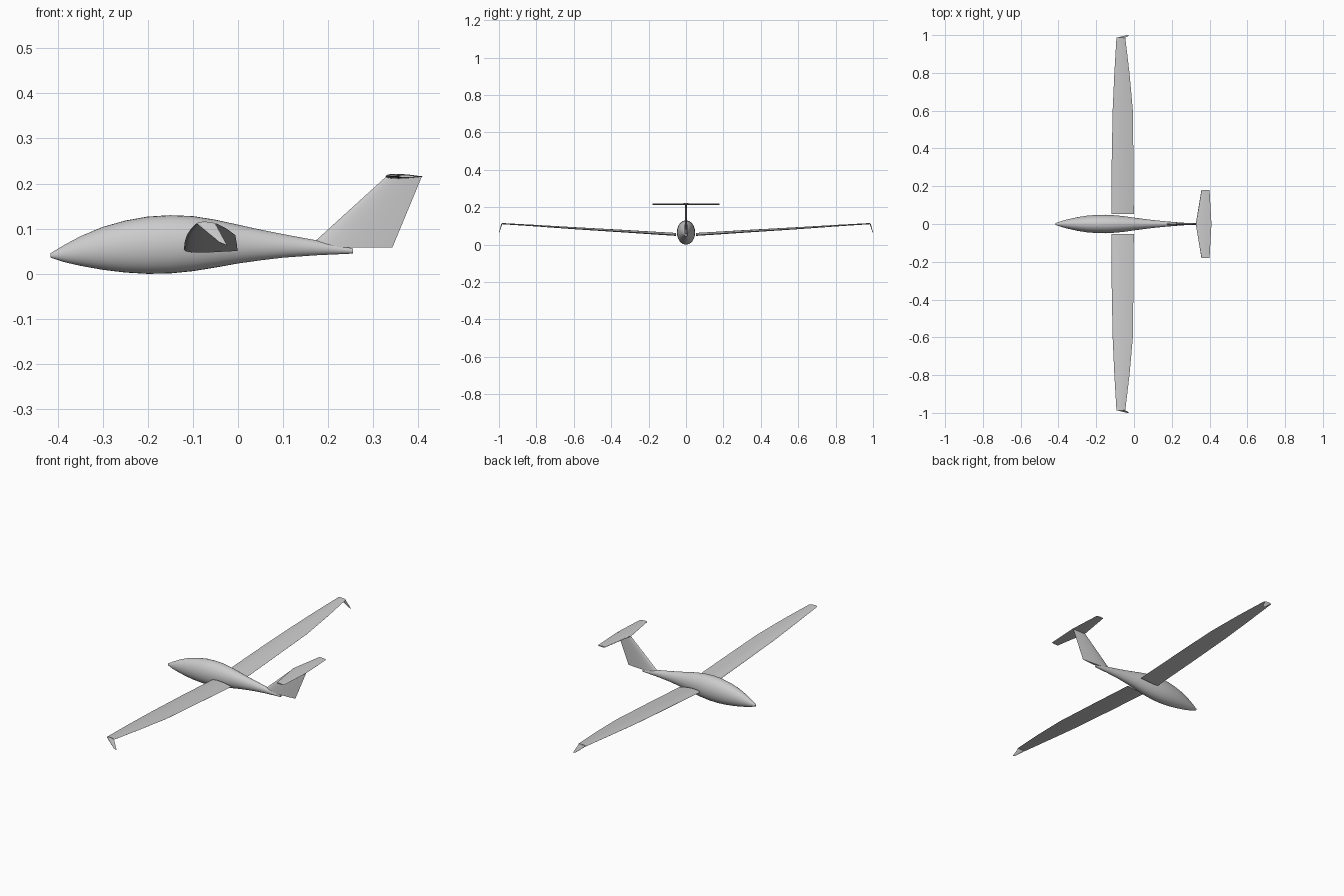
import bpy, bmesh, math
from mathutils import Vector

cube = bpy.data.objects.get("Cube")
if cube:
    bpy.data.objects.remove(cube, do_unlink=True)

grey = bpy.data.materials.new("light_grey")
grey.use_nodes = True
COLOUR = (0.6, 0.6, 0.6, 1)
grey.diffuse_color = COLOUR
grey.node_tree.nodes["Principled BSDF"].inputs["Base Color"].default_value = COLOUR


def loft(name, rings, angle=40):
    """Skin a list of equal rings, capping both ends."""
    bm = bmesh.new()
    loops = [[bm.verts.new(p) for p in ring] for ring in rings]
    n = len(loops[0])
    for a, b in zip(loops, loops[1:]):
        for i in range(n):
            j = (i + 1) % n
            bm.faces.new((a[i], a[j], b[j], b[i]))
    bm.faces.new(loops[0])
    bm.faces.new(loops[-1])
    bmesh.ops.recalc_face_normals(bm, faces=bm.faces)
    mesh = bpy.data.meshes.new(name)
    bm.to_mesh(mesh)
    bm.free()
    mesh.materials.append(grey)
    obj = bpy.data.objects.new(name, mesh)
    bpy.context.collection.objects.link(obj)
    bpy.ops.object.select_all(action='DESELECT')
    obj.select_set(True)
    bpy.context.view_layer.objects.active = obj
    bpy.ops.object.shade_smooth_by_angle(angle=math.radians(angle))
    return obj


def airfoil(lead, trail, thick, across, camber=0.0, steps=10):
    """Closed aerofoil ring from leading to trailing edge, thick along 'across'."""
    lead, trail, across = Vector(lead), Vector(trail), Vector(across).normalized()

    def point(t, side):
        half = 5 * thick * (0.2969 * math.sqrt(t) - 0.126 * t - 0.3516 * t**2
                            + 0.2843 * t**3 - 0.1015 * t**4)
        return lead.lerp(trail, t) + across * (side * half + camber * 4 * t * (1 - t))

    ts = [(1 - math.cos(math.pi * i / steps)) / 2 for i in range(steps + 1)]
    return [point(t, 1) for t in ts] + [point(t, -1) for t in reversed(ts[1:])]


# Fuselage: x, bottom, top, half width
stations = [
    (-0.415, 0.036, 0.046, 0.005), (-0.385, 0.026, 0.064, 0.015),
    (-0.35, 0.018, 0.083, 0.025), (-0.30, 0.009, 0.104, 0.036),
    (-0.25, 0.003, 0.118, 0.044), (-0.20, 0.0, 0.127, 0.048),
    (-0.15, 0.001, 0.130, 0.049), (-0.10, 0.006, 0.128, 0.046),
    (-0.05, 0.014, 0.120, 0.041), (0.0, 0.023, 0.109, 0.034),
    (0.05, 0.030, 0.098, 0.027), (0.10, 0.036, 0.088, 0.021),
    (0.17, 0.041, 0.075, 0.014), (0.255, 0.045, 0.056, 0.007)]
SIDES = 32
hull = []
for x, low, high, half in stations:
    ring = []
    for i in range(SIDES):
        a = math.tau * i / SIDES
        ring.append((x, half * math.cos(a), (low + high) / 2 + (high - low) / 2 * math.sin(a)))
    hull.append(ring)
loft("fuselage", hull)

# Wings and drooped winglets
wing_plan = [(0.053, -0.12, -0.001, 0.054, 0.016), (0.33, -0.118, -0.003, 0.071, 0.014),
             (0.6, -0.113, -0.006, 0.087, 0.011), (0.8, -0.104, -0.024, 0.1, 0.008),
             (0.985, -0.093, -0.046, 0.111, 0.006)]
for side, label in ((1, "back"), (-1, "front")):
    loft(label + "_wing", [
        airfoil((lead, side * y, z), (trail, side * y, z - 0.003 * (1 - y)), thick, (0, 0, 1), 0.002)
        for y, lead, trail, z, thick in wing_plan])
    loft(label + "_winglet", [
        airfoil((-0.093, side * 0.985, 0.112), (-0.05, side * 0.985, 0.111), 0.005, (0, 1, 0.3 * side)),
        airfoil((-0.042, side * 0.998, 0.07), (-0.024, side * 0.998, 0.063), 0.003, (0, 1, 0.3 * side))])

# Swept tail fin
loft("tail_fin", [
    airfoil((0.155, 0, 0.058), (0.342, 0, 0.058), 0.016, (0, 1, 0)),
    airfoil((0.33, 0, 0.217), (0.408, 0, 0.217), 0.008, (0, 1, 0))])

# Tailplane on top of the fin
loft("tailplane", [
    airfoil((lead, y, 0.2165), (trail, y, 0.2155), thick, (0, 0, 1))
    for y, lead, trail, thick in ((-0.18, 0.357, 0.4, 0.006), (0, 0.327, 0.41, 0.011),
                                  (0.18, 0.357, 0.4, 0.006))], 25)
